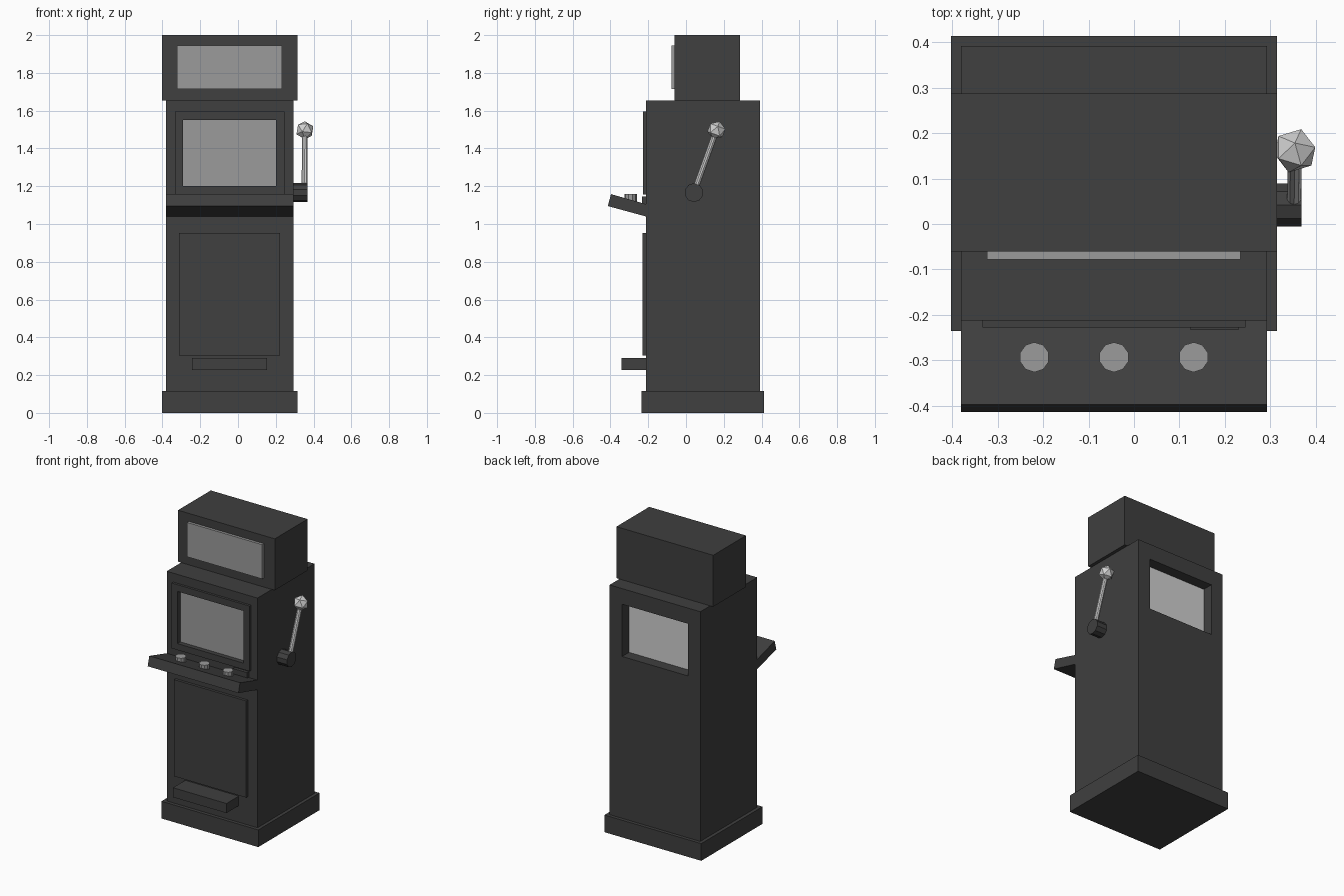
import bpy, bmesh, math
from mathutils import Vector, Matrix

if "Cube" in bpy.data.objects:
    bpy.data.objects.remove(bpy.data.objects["Cube"])


def material(name, v):
    m = bpy.data.materials.new(name)
    m.diffuse_color = (v, v, v, 1)
    m.use_nodes = True
    m.node_tree.nodes["Principled BSDF"].inputs["Base Color"].default_value = m.diffuse_color
    return m


DARK = material("dark grey", 0.05)
GREY = material("mid grey", 0.33)
LIGHT = material("light grey", 0.63)


def finish(name, bm, mat):
    bmesh.ops.recalc_face_normals(bm, faces=bm.faces)
    me = bpy.data.meshes.new(name)
    bm.to_mesh(me)
    bm.free()
    me.materials.append(mat)
    ob = bpy.data.objects.new(name, me)
    bpy.context.collection.objects.link(ob)
    return ob


def box(name, x, y, z, mat):
    bm = bmesh.new()
    bmesh.ops.create_cube(bm, size=1)
    for v in bm.verts:
        v.co = [(a + b) / 2 + c * (b - a) for c, (a, b) in zip(v.co, (x, y, z))]
    return finish(name, bm, mat)


def window_box(name, x, y, z, hx, hz, mat):
    """Box with a rectangular opening running through it along y."""
    bm = bmesh.new()

    def ring(xr, zr, yy):
        pts = ((xr[0], zr[0]), (xr[1], zr[0]), (xr[1], zr[1]), (xr[0], zr[1]))
        return [bm.verts.new((px, yy, pz)) for px, pz in pts]

    rings = [ring(x, z, y[0]), ring(x, z, y[1]), ring(hx, hz, y[1]), ring(hx, hz, y[0])]
    for k in range(4):
        a, b = rings[k], rings[(k + 1) % 4]
        for i in range(4):
            j = (i + 1) % 4
            bm.faces.new((a[i], a[j], b[j], b[i]))
    return finish(name, bm, mat)


def rod(name, p, q, r, sides, mat, turn=0.0):
    """Flat-sided cylinder between two points."""
    p, q = Vector(p), Vector(q)
    d = q - p
    rot = Vector((0, 0, 1)).rotation_difference(d.normalized()).to_matrix().to_4x4()
    mtx = Matrix.Translation((p + q) / 2) @ rot @ Matrix.Rotation(turn, 4, 'Z')
    bm = bmesh.new()
    bmesh.ops.create_cone(bm, cap_ends=True, segments=sides, radius1=r, radius2=r,
                          depth=d.length, matrix=mtx)
    return finish(name, bm, mat)


# Cabinet: plinth, body with window opening, top box
HX, HZ = (-0.29, 0.20), (1.20, 1.55)
box("plinth", (-0.403, 0.315), (-0.235, 0.414), (0, 0.115), DARK)
window_box("cabinet_body", (-0.38, 0.293), (-0.212, 0.391), (0.115, 1.655), HX, HZ, DARK)
box("top_box", (-0.403, 0.315), (-0.06, 0.287), (1.655, 2.0), DARK)
box("top_sign_panel", (-0.323, 0.234), (-0.078, -0.06), (1.716, 1.946), GREY)

# Screen, its frame, and the paler panel at the back of the opening
window_box("screen_frame", (-0.333, 0.245), (-0.228, -0.212), (1.157, 1.595), HX, HZ, DARK)
box("screen", HX, (-0.197, -0.10), HZ, GREY)
box("rear_panel", HX, (0.25, 0.318), HZ, LIGHT)

# Lower front
box("lower_door", (-0.313, 0.222), (-0.23, -0.212), (0.305, 0.953), DARK)
box("payout_tray", (-0.243, 0.154), (-0.342, -0.212), (0.226, 0.29), DARK)
box("coin_slot", (0.124, 0.23), (-0.233, -0.212), (1.09, 1.146), DARK)

# Tilted button shelf, a side profile extruded across the width
bm = bmesh.new()
profile = ((-0.397, 1.158), (-0.414, 1.095), (-0.212, 1.040), (-0.212, 1.105))
face = bm.faces.new([bm.verts.new((-0.38, y, z)) for y, z in profile])
side = bmesh.ops.extrude_face_region(bm, geom=[face])
for v in side["geom"]:
    if isinstance(v, bmesh.types.BMVert):
        v.co.x = 0.293
finish("button_shelf", bm, DARK)

# Buttons
for i in range(3):
    x = -0.219 + 0.175 * i
    rod(f"button_{i + 1}", (x, -0.293, 1.11), (x, -0.293, 1.16), 0.033, 10, GREY)

# Pull lever: hub, shaft, faceted knob
hub, knob = Vector((0.352, 0.042, 1.166)), Vector((0.354, 0.161, 1.496))
rod("lever_hub", (0.29, hub.y, hub.z), (0.368, hub.y, hub.z), 0.05, 10, DARK, math.pi / 2)
rod("lever_shaft", hub, knob, 0.016, 10, LIGHT)
bm = bmesh.new()
bmesh.ops.create_icosphere(bm, subdivisions=1, radius=0.05,
                           matrix=Matrix.Translation(knob) @ Matrix.Rotation(math.radians(-20), 4, 'X'))
finish("lever_knob", bm, LIGHT)
